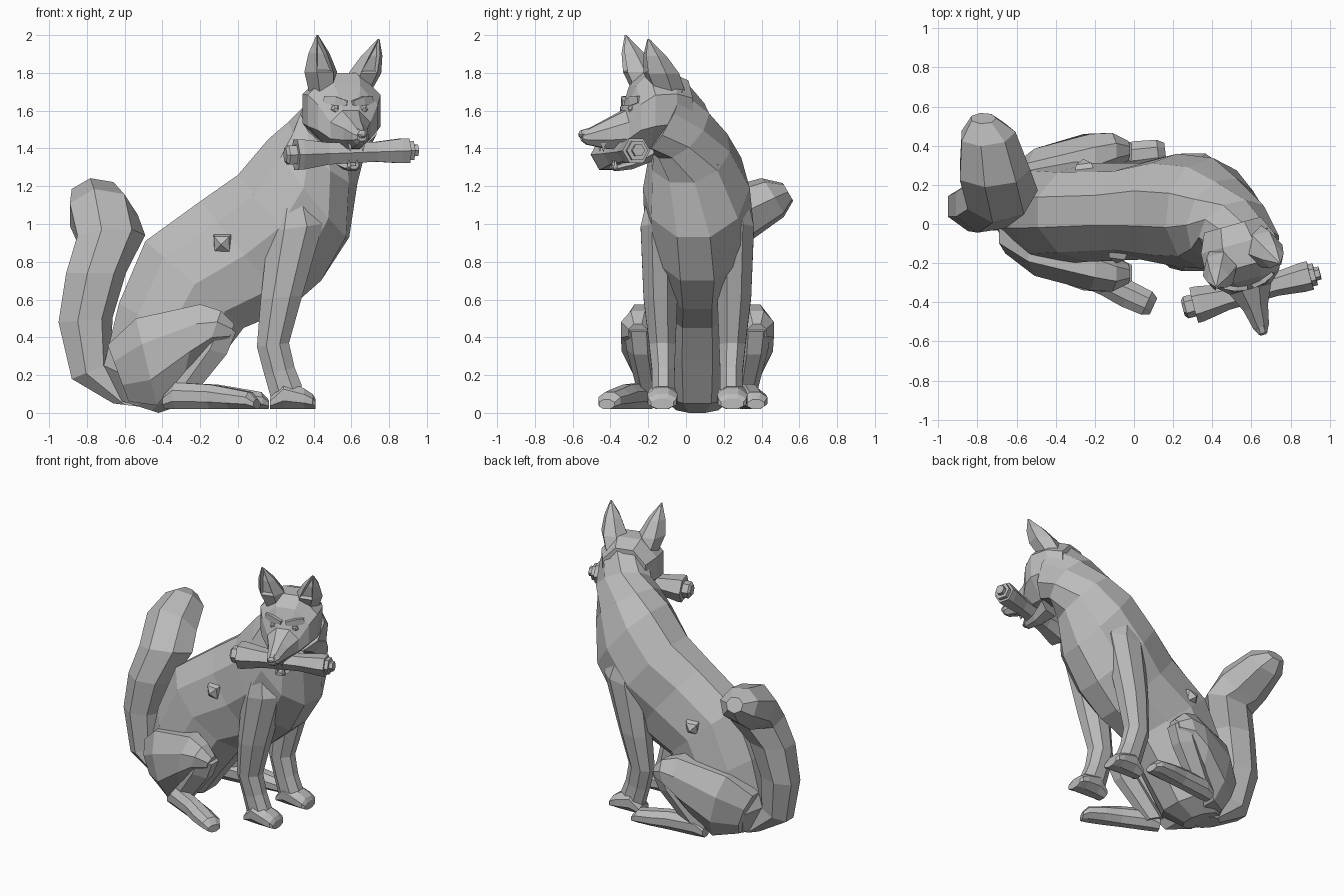
import bpy, bmesh, math
from mathutils import Vector as V

cube = bpy.data.objects.get("Cube")
if cube:
    bpy.data.objects.remove(cube, do_unlink=True)

grey = bpy.data.materials.new("plain grey")
grey.use_nodes = True
grey.diffuse_color = (0.5, 0.5, 0.5, 1)
grey.node_tree.nodes["Principled BSDF"].inputs["Base Color"].default_value = (0.5, 0.5, 0.5, 1)

MID = 0.06                      # y of the body's middle plane
HEAD = V((0.53, -0.1, 0))       # origin of the head
FWD = V((0.27, -0.96, 0)).normalized()
SIDE = V((0.96, 0.27, 0)).normalized()


def loft(name, rings, n=8):
    """Skin closed rings, each given as (edge, opposite edge, half width, side axis)."""
    bm = bmesh.new()
    loops = []
    k = 1 / math.cos(math.pi / n)
    for a, b, w, side in rings:
        a, b, side = V(a), V(b), V(side).normalized()
        mid, half = (a + b) / 2, (a - b) / 2
        loops.append([bm.verts.new(mid + half * k * math.cos(t) + side * w * k * math.sin(t))
                      for t in [(i + 0.5) * 2 * math.pi / n for i in range(n)]])
    for p, q in zip(loops, loops[1:]):
        for i in range(n):
            j = (i + 1) % n
            bm.faces.new((p[i], p[j], q[j], q[i]))
    bm.faces.new(loops[0])
    bm.faces.new(loops[-1])
    bmesh.ops.recalc_face_normals(bm, faces=bm.faces)
    mesh = bpy.data.meshes.new(name)
    bm.to_mesh(mesh)
    bm.free()
    mesh.materials.append(grey)
    ob = bpy.data.objects.new(name, mesh)
    bpy.context.collection.objects.link(ob)
    return ob


def rod(name, start, end, profile, n=6):
    """Turned part along an axis; profile holds (fraction, radius)."""
    start, end = V(start), V(end)
    axis = (end - start).normalized()
    side = axis.cross(V((0, 0, 1))).normalized()
    if side.length < 0.5:
        side = V((1, 0, 0))
    up = side.cross(axis)
    rings = []
    for f, r in profile:
        c = start.lerp(end, f)
        rings.append((c + up * r, c - up * r, r, side))
    return loft(name, rings, n)


def at_head(f, s, z):
    return HEAD + FWD * f + SIDE * s + V((0, 0, z))


def head_part(name, rings, n=8):
    return loft(name, [(at_head(f, 0, top), at_head(f, 0, low), w, SIDE)
                       for f, top, low, w in rings], n)


Y = (0, 1, 0)

# Body: rump, belly, chest and neck in one skin
loft("body", [
    ((-.64, MID, .07), (-.42, MID, 0), .13, Y),
    ((-.71, MID, .25), (-.27, MID, .05), .23, Y),
    ((-.63, MID, .58), (-.1, MID, .28), .25, Y),
    ((-.49, MID, .91), (.03, MID, .45), .24, Y),
    ((-.2, .07, 1.12), (.27, MID, .55), .235, Y),
    ((0, .08, 1.26), (.44, MID, .7), .275, Y),
    ((.17, .07, 1.45), (.58, .04, .93), .27, (.1, 1, 0)),
    ((.29, .06, 1.54), (.61, -.02, 1.22), .215, (.35, 1, 0)),
    ((.41, .06, 1.64), (.62, -.11, 1.35), .18, (1, .8, 0)),
    ((.52, -.03, 1.77), (.6, -.2, 1.4), .18, SIDE)], 10)

# Tail: rises behind the rump and leans to the left at the tip
lean = (0, .5, -.85)
loft("tail", [
    ((-.66, .06, .05), (-.5, .06, .03), .08, Y),
    ((-.88, .06, .18), (-.68, .06, .26), .09, Y),
    ((-.95, .09, .48), (-.68, .07, .5), .11, Y),
    ((-.91, .1, .74), (-.61, .09, .74), .13, Y),
    ((-.85, .14, .92), (-.51, .17, .94), .14, (0, 1, -.3)),
    ((-.89, .26, 1.05), (-.55, .28, 1.05), .145, lean),
    ((-.88, .45, 1.14), (-.62, .47, 1.14), .11, lean),
    ((-.83, .54, 1.17), (-.71, .54, 1.17), .05, lean)], 7)

# Legs
for label, m in (("right", -1), ("left", 1)):
    def side_y(d):
        return MID + m * d

    loft("front_leg_" + label, [
        ((x0, side_y(d), z), (x1, side_y(d), z2), w, Y) for x0, x1, z, z2, d, w in [
            (.22, .38, 1.14, 1.14, .2, .065),
            (.16, .45, .96, 1.0, .2, .1),
            (.12, .34, .6, .62, .195, .09),
            (.1, .27, .35, .37, .185, .07),
            (.14, .3, .2, .24, .18, .06),
            (.18, .34, .06, .14, .18, .06)]], 8)
    loft("front_paw_" + label, [
        ((x, side_y(.185), top), (x, side_y(.185), .02), w, Y) for x, top, w in [
            (.17, .08, .055), (.24, .17, .07), (.35, .13, .08),
            (.395, .1, .075), (.41, .075, .06)]], 8)

    # Haunch flowing out of the rump, then a shank running back to the heel
    loft("thigh_" + label, [
        ((x, side_y(d), top), (x2, side_y(d), low), w, Y) for x, x2, top, low, d, w in [
            (-.69, -.58, .36, .06, .12, .09),
            (-.54, -.43, .5, .04, .2, .125),
            (-.2, -.28, .575, .22, .285, .115),
            (-.09, -.16, .54, .34, .315, .09),
            (-.02, -.05, .47, .38, .315, .05)]], 8)
    loft("shank_" + label, [
        ((x, side_y(d), z), (x2, side_y(d), z2), w, Y) for x, z, x2, z2, d, w in [
            (-.17, .5, -.01, .43, .31, .07),
            (-.24, .36, -.06, .31, .3, .065),
            (-.34, .2, -.19, .15, .27, .055),
            (-.4, .1, -.27, .05, .25, .05)]], 6)

    # Hind feet splay differently on the two sides
    heel, toe = ((-.38, -.2), (.1, -.42)) if m < 0 else ((-.38, .31), (.16, .37))
    h, t = V((*heel, 0)), V((*toe, 0))
    across = (t - h).cross(V((0, 0, 1)))
    loft("hind_foot_" + label, [
        (h.lerp(t, f) + V((0, 0, top)), h.lerp(t, f) + V((0, 0, .02)), w, across)
        for f, top, w in [(0, .1, .05), (.12, .16, .06), (.5, .15, .06),
                          (.72, .13, .07), (.93, .11, .065), (1, .07, .045)]], 8)

# Head with muzzle
head_part("head", [
    (-.1, 1.76, 1.44, .15), (.0, 1.8, 1.42, .195), (.12, 1.8, 1.4, .2),
    (.19, 1.73, 1.4, .165), (.24, 1.6, 1.39, .11), (.34, 1.55, 1.4, .065),
    (.44, 1.5, 1.42, .042), (.47, 1.48, 1.44, .025)], 8)
head_part("nose", [(.44, 1.505, 1.45, .022), (.475, 1.495, 1.455, .022), (.485, 1.48, 1.465, .012)], 6)
head_part("lower_jaw", [(.1, 1.42, 1.33, .09), (.2, 1.34, 1.29, .055),
                        (.28, 1.31, 1.28, .035), (.31, 1.31, 1.29, .02)], 6)

# Ears, eyes, brows and teeth
for label, m, base, tip in (
        ("right", -1, at_head(.07, -.105, 1.7), V((.42, -.32, 2.0))),
        ("left", 1, at_head(.02, .1, 1.7), V((.745, -.2, 1.98)))):
    rings = []
    for f, w, d in ((0, .065, .08), (.35, .078, .085), (.68, .05, .055), (1, .004, .004)):
        c = base.lerp(tip, f)
        rings.append((c + FWD * d, c - FWD * d, w, SIDE))
    ear = loft("ear_" + label, rings, 6)
    # Hollow the front of the ear
    bm = bmesh.new()
    bm.from_mesh(ear.data)
    bm.normal_update()
    front = [f for f in bm.faces if f.normal.dot(FWD) > 0.75 and f.calc_center_median().z > 1.8]
    bmesh.ops.inset_region(bm, faces=front, thickness=.012, depth=-.025)
    bm.to_mesh(ear.data)
    bm.free()

    rod("brow_" + label, at_head(.23, m * .015, 1.64), at_head(.185, m * .13, 1.66),
        [(0, .012), (.5, .024), (1, .018)], 4)
    rod("eye_" + label, at_head(.18, m * .075, 1.615), at_head(.235, m * .078, 1.605),
        [(0, .022), (.8, .022), (1, .01)], 6)
    for f, s in ((.28, .05), (.36, .035)):
        rod("upper_tooth_" + label, at_head(f, m * s, 1.43), at_head(f, m * s, 1.385),
            [(0, .014), (1, .002)], 4)
    rod("lower_tooth_" + label, at_head(.29, m * .022, 1.29), at_head(.29, m * .022, 1.34),
        [(0, .012), (1, .002)], 4)

# Carried rod with flared ends and stepped knobs
rod("carried_rod", (.25, -.43, 1.365), (.95, -.25, 1.39), [
    (0, .035), (.02, .05), (.08, .05), (.08, .08), (.12, .08), (.32, .058),
    (.68, .052), (.87, .065), (.93, .065), (.93, .05), (.965, .05), (.965, .03), (1, .03)], 6)

# Small tufts of fur
for tuft, start, end in (
        ("tuft_right", (-.08, -.13, .9), (-.09, -.2, .89)),
        ("tuft_left", (-.25, .25, .78), (-.26, .33, .76)),
        ("tuft_chest", (.53, .11, 1.31), (.6, .17, 1.31))):
    rod(tuft, start, end, [(0, .05), (.6, .04), (1, .003)], 4)
